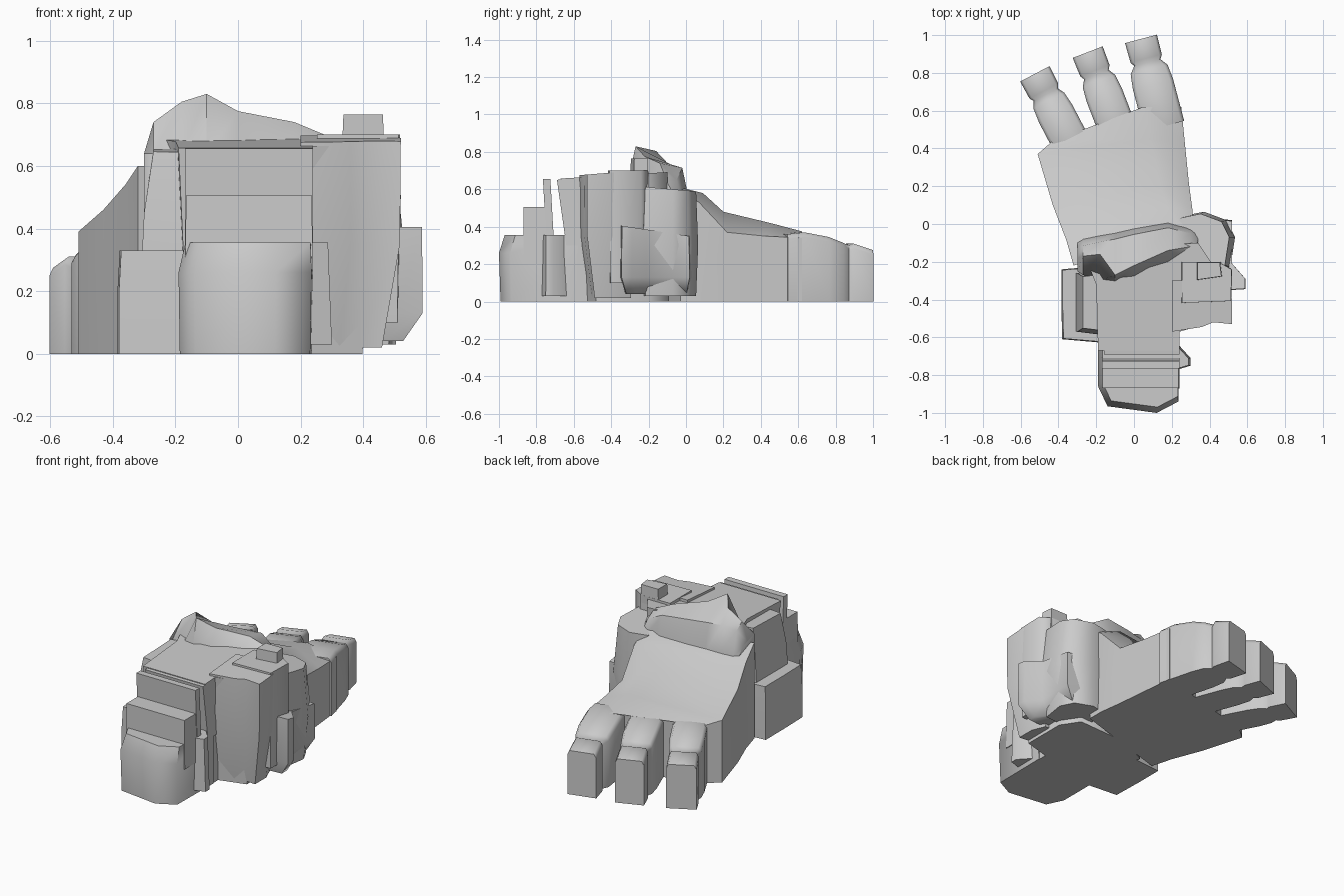
import bpy, bmesh, math
from mathutils import Vector

if "Cube" in bpy.data.objects:
    bpy.data.objects.remove(bpy.data.objects["Cube"])

grey = bpy.data.materials.new("plain grey")
grey.diffuse_color = (0.6, 0.6, 0.6, 1)
grey.use_nodes = True
grey.node_tree.nodes["Principled BSDF"].inputs["Base Color"].default_value = grey.diffuse_color


def loft(name, rings, angle=62):
    """Skin a closed solid through rings that share a point count."""
    bm = bmesh.new()
    rows = [[bm.verts.new(p) for p in r] for r in rings]
    n = len(rows[0])
    for a, b in zip(rows, rows[1:]):
        for i in range(n):
            j = (i + 1) % n
            bm.faces.new((a[i], a[j], b[j], b[i]))
    bm.faces.new(rows[0])
    bm.faces.new(rows[-1])
    bmesh.ops.recalc_face_normals(bm, faces=bm.faces)
    me = bpy.data.meshes.new(name)
    bm.to_mesh(me)
    bm.free()
    me.materials.append(grey)
    ob = bpy.data.objects.new(name, me)
    bpy.context.collection.objects.link(ob)
    bpy.ops.object.select_all(action='DESELECT')
    ob.select_set(True)
    bpy.context.view_layer.objects.active = ob
    bpy.ops.object.shade_smooth_by_angle(angle=math.radians(angle))


def block(name, outline, levels):
    """Upright block: levels are (z, scale, x shift, y shift, rise per y)."""
    cx = sum(p[0] for p in outline) / len(outline)
    cy = sum(p[1] for p in outline) / len(outline)
    rings = []
    for z, s, dx, dy, rise in levels:
        rings.append([(cx + (x - cx) * s + dx, cy + (y - cy) * s + dy,
                       z + rise * (y - cy)) for x, y in outline])
    loft(name, rings)


def toe(name, base, tip, w0, w1):
    """Two-jointed toe with a pinched knuckle, flat on the ground."""
    a, b = Vector(base), Vector(tip)
    side = Vector(((b - a).y, -(b - a).x)).normalized()
    rings = []
    for t, w, h in ((-.25, w0, .36), (0, w0, .37), (.35, w0, .345),
                    (.56, w0 * .92, .315), (.66, w1 * .82, .30),
                    (.72, w1 * .98, .31), (1, w1, .275)):
        c = a.lerp(b, t)
        l, r = c - side * w / 2, c + side * w / 2
        li, ri = c - side * w * .42, c + side * w * .42
        rings.append([(l.x, l.y, 0), (l.x, l.y, h - .025), (li.x, li.y, h),
                      (ri.x, ri.y, h), (r.x, r.y, h - .025), (r.x, r.y, 0)])
    loft(name, rings)


# instep: broad sloping top with a bevelled inner side
def section(l, tr, rs):
    return [(l[0], l[1], 0), l, tr, rs, (rs[0], rs[1], 0)]


loft("instep", [
    section((-.43, .44, .36), (.05, .62, .375), (.25, .62, .34)),
    section((-.51, .37, .39), (.09, .45, .42), (.27, .42, .35)),
    section((-.43, .10, .46), (.14, .20, .48), (.29, .22, .37)),
    section((-.36, -.08, .54), (.18, .09, .58), (.31, .07, .53)),
    section((-.32, -.22, .60), (.25, -.03, .61), (.31, -.03, .59))], 40)

# three toes
toe("outer_toe", (-.355, .47), (-.525, .795), .20, .175)
toe("middle_toe", (-.11, .56), (-.245, .91), .20, .17)
toe("inner_toe", (.135, .61), (.037, .98), .22, .175)

# ankle core with flat top
block("ankle_core",
      [(-.19, -.67), (.24, -.67), (.24, -.57), (.42, -.52), (.42, -.22),
       (.34, -.10), (-.05, -.12), (-.24, -.22), (-.2, -.32)],
      [(0, .93, 0, .03, 0), (.33, .95, 0, .02, 0), (.675, 1, 0, 0, .06)])


# jagged collar standing between the instep and the flat ankle top
def collar(x, yb, yt, zt, yf, zf):
    return [(x, yb, .45), (x, yb, .64), (x, yt, zt), (x, yf, zf),
            (x, yf + .035, .55), (x, yf + .035, .45)]


loft("ankle_collar", [
    collar(-.30, -.25, -.18, .62, -.13, .60),
    collar(-.27, -.27, -.17, .74, -.115, .70),
    collar(-.18, -.30, -.16, .805, -.095, .72),
    collar(-.10, -.31, -.27, .83, -.08, .72),
    collar(.00, -.30, -.22, .775, -.055, .72),
    collar(.18, -.25, -.14, .74, -.02, .715),
    collar(.30, -.22, -.12, .69, -.05, .65),
    collar(.34, -.22, -.12, .67, -.08, .60)], 40)

# heel, stepped up to a loose back plate
block("heel", [(-.19, -.86), (-.14, -.965), (.12, -1), (.235, -.94),
               (.24, -.58), (-.19, -.58)],
      [(0, .98, 0, .005, 0), (.26, 1, 0, 0, 0), (.355, .94, .01, .02, 0)])
block("heel_step", [(-.17, -.87), (.24, -.87), (.24, -.72), (-.17, -.72)],
      [(.2, 1, 0, 0, 0), (.505, .98, 0, 0, 0)])
block("heel_plate", [(-.17, -.755), (.24, -.755), (.24, -.715), (-.17, -.715)],
      [(.3, 1, 0, .01, 0), (.655, 1, 0, -.01, 0)])
block("ankle_back_plate", [(-.16, -.69), (.24, -.69), (.24, -.6), (-.16, -.6)],
      [(.3, 1, 0, .05, 0), (.655, 1, 0, 0, .1)])
block("heel_tab", [(.2, -.78), (.30, -.75), (.30, -.71), (.2, -.60)],
      [(.03, 1, 0, 0, 0), (.355, .95, -.01, 0, 0)])

# outer (left) side lobes
block("outer_lower_lobe", [(-.38, -.61), (-.15, -.63), (-.15, -.22),
                           (-.385, -.24), (-.385, -.42)],
      [(0, 1, 0, 0, 0), (.2, 1, 0, 0, 0), (.33, .98, .005, 0, 0)])
block("outer_upper_lobe", [(-.31, -.57), (-.15, -.59), (-.15, -.24), (-.31, -.26)],
      [(.25, 1, 0, 0, 0), (.45, 1, .01, 0, 0), (.65, .88, .03, 0, .03)])

# inner (right) side lobes
block("inner_rear_lobe", [(.2, -.57), (.36, -.545), (.42, -.52), (.52, -.53),
                          (.52, -.4), (.48, -.3), (.2, -.3)],
      [(.02, .85, -.04, .03, 0), (.35, .98, 0, 0, 0), (.685, 1, 0, 0, .08)])
block("inner_middle_lobe", [(.25, -.42), (.515, -.41), (.52, -.24), (.45, -.2), (.25, -.2)],
      [(.1, .95, 0, 0, 0), (.5, 1, 0, 0, 0), (.70, .98, 0, 0, 0)])
block("inner_front_lobe", [(.25, -.25), (.51, -.23), (.535, -.07), (.49, .02),
                           (.37, .065), (.25, .04)],
      [(.03, .92, -.02, 0, 0), (.3, 1, 0, 0, 0), (.60, .92, -.02, 0, -.08)])
block("inner_ankle_bump", [(.3, -.35), (.51, -.35), (.59, -.345), (.59, -.29),
                           (.52, -.21), (.52, .02), (.35, .04)],
      [(.04, .88, -.05, .01, 0), (.13, 1, 0, 0, 0), (.385, .98, 0, 0, -.15)])
block("inner_top_bump", [(.33, -.3), (.47, -.28), (.46, -.2), (.33, -.2)],
      [(.6, 1, 0, 0, 0), (.765, .9, 0, 0, 0)])
